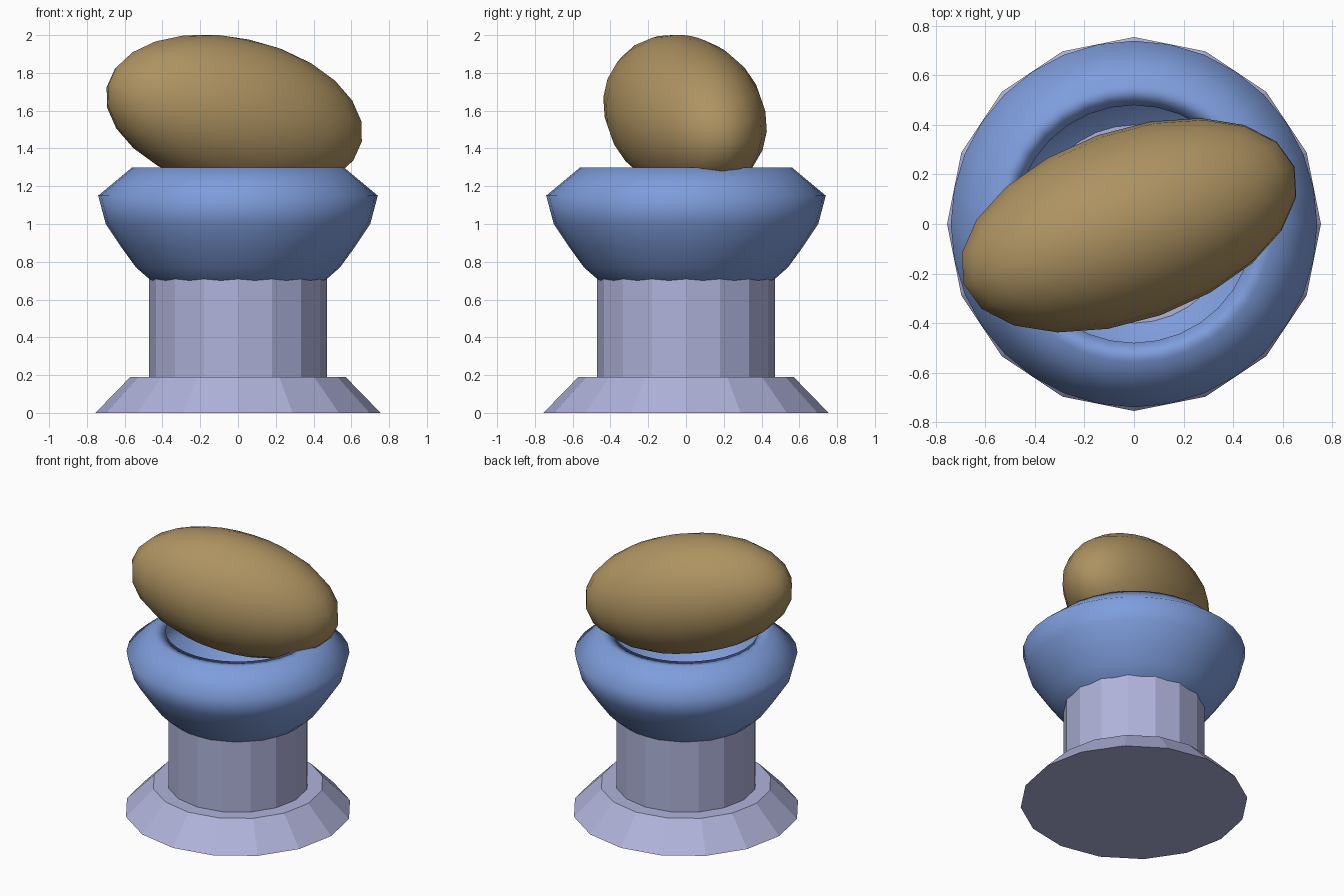
import bpy, bmesh
from math import radians, cos, sin, tau

if "Cube" in bpy.data.objects:
    bpy.data.objects.remove(bpy.data.objects["Cube"])


def material(name, rgb):
    m = bpy.data.materials.new(name)
    m.diffuse_color = (*rgb, 1)
    m.use_nodes = True
    m.node_tree.nodes["Principled BSDF"].inputs["Base Color"].default_value = m.diffuse_color
    return m


def lathe(name, profile, sides, mat, smooth_angle=None):
    """Revolve an (r, z) profile; points with r = 0 become poles."""
    bm = bmesh.new()
    rings = []
    for r, z in profile:
        n = sides if r > 0 else 1
        rings.append([bm.verts.new((r * cos(tau * i / sides), r * sin(tau * i / sides), z))
                      for i in range(n)])
    for a, b in zip(rings, rings[1:]):
        for i in range(sides):
            j = (i + 1) % sides
            loop = [a[i % len(a)], a[j % len(a)], b[j % len(b)], b[i % len(b)]]
            bm.faces.new(list(dict.fromkeys(loop)))
    # cap open ends
    for ring in (rings[0], rings[-1]):
        if len(ring) > 1:
            bm.faces.new(ring)
    bmesh.ops.recalc_face_normals(bm, faces=bm.faces)
    return finish(name, bm, mat, smooth_angle is not None)


def finish(name, bm, mat, smooth):
    mesh = bpy.data.meshes.new(name)
    for f in bm.faces:
        f.smooth = smooth
    bm.to_mesh(mesh)
    bm.free()
    mesh.materials.append(mat)
    ob = bpy.data.objects.new(name, mesh)
    bpy.context.collection.objects.link(ob)
    return ob


stone = material("pale_stone", (0.43, 0.45, 0.70))
blue = material("blue_glaze", (0.21, 0.34, 0.72))
tan = material("tan_shell", (0.42, 0.29, 0.12))

# faceted pedestal
lathe("foot", [(0.755, 0), (0.57, 0.19)], 16, stone)
lathe("column", [(0.47, 0.1), (0.47, 0.78)], 16, stone)

# hollow bowl with an inturned rim
lathe("bowl", [(0, 0.55), (0.17, 0.565), (0.33, 0.62), (0.46, 0.7), (0.54, 0.77),
               (0.62, 0.88), (0.70, 1.0), (0.74, 1.15), (0.56, 1.3),
               (0.48, 1.3), (0.65, 1.14), (0.62, 1.03), (0.54, 0.92),
               (0.46, 0.82), (0.28, 0.7), (0.14, 0.65), (0, 0.635)], 32, blue, 30)

# tilted egg-shaped body resting in the bowl
bm = bmesh.new()
bmesh.ops.create_uvsphere(bm, u_segments=20, v_segments=12, radius=1)
egg = finish("resting_egg", bm, tan, True)
egg.scale = (0.725, 0.385, 0.405)
egg.rotation_euler = (0, radians(12), radians(19.5))
egg.location = (-0.02, -0.005, 1.58)
